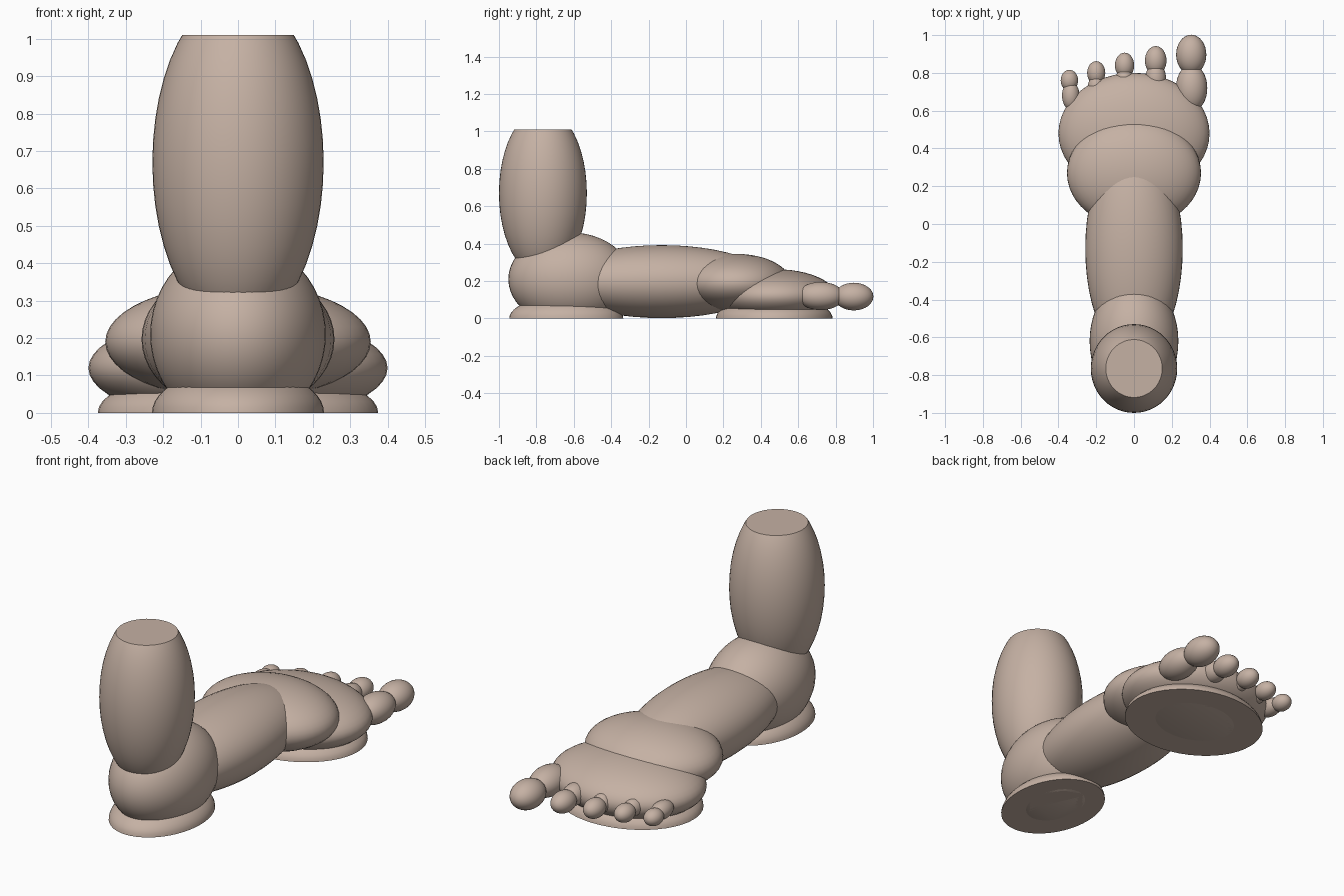
import bpy
import bmesh
from mathutils import Matrix, Vector

cube = bpy.data.objects.get("Cube")
if cube:
    bpy.data.objects.remove(cube, do_unlink=True)

# Single warm clay skin colour
SKIN = (0.56, 0.44, 0.37, 1.0)
skin = bpy.data.materials.new("warm clay skin")
skin.use_nodes = True
skin.diffuse_color = SKIN
bsdf = skin.node_tree.nodes["Principled BSDF"]
bsdf.inputs["Base Color"].default_value = SKIN
bsdf.inputs["Roughness"].default_value = 0.7


def cut_flat(bm, z, normal_z):
    """Slice the mesh at height z, drop the side normal_z points to, and cap it."""
    geom = bm.verts[:] + bm.edges[:] + bm.faces[:]
    cut = bmesh.ops.bisect_plane(bm, geom=geom, plane_co=(0, 0, z),
                                 plane_no=(0, 0, normal_z), clear_outer=True)
    rim = [e for e in cut["geom_cut"] if isinstance(e, bmesh.types.BMEdge)]
    if rim:
        bmesh.ops.edgeloop_fill(bm, edges=rim)


def blob(name, centre, radii, top=None, segments=48):
    """Smooth ellipsoid, trimmed flat at the ground and optionally at the top."""
    bm = bmesh.new()
    matrix = Matrix.Translation(Vector(centre)) @ Matrix.Diagonal((*radii, 1.0))
    bmesh.ops.create_uvsphere(bm, u_segments=segments, v_segments=segments // 2,
                              radius=1.0, matrix=matrix)
    if centre[2] - radii[2] < -0.001:
        cut_flat(bm, 0.0, -1)
    if top is not None:
        cut_flat(bm, top, 1)
    bmesh.ops.recalc_face_normals(bm, faces=bm.faces)
    mesh = bpy.data.meshes.new(name)
    bm.to_mesh(mesh)
    bm.free()
    mesh.materials.append(skin)
    obj = bpy.data.objects.new(name, mesh)
    bpy.context.collection.objects.link(obj)
    bpy.ops.object.select_all(action="DESELECT")
    obj.select_set(True)
    bpy.context.view_layer.objects.active = obj
    bpy.ops.object.shade_smooth_by_angle(angle=0.6)
    return obj


# Leg and main foot masses, heel to ball
blob("lower_leg", (0, -0.765, 0.67), (0.229, 0.235, 0.45), top=1.01)
blob("heel", (0, -0.62, 0.21), (0.235, 0.33, 0.25))
blob("midfoot", (0, -0.13, 0.197), (0.258, 0.58, 0.195))
blob("instep", (0, 0.27, 0.19), (0.355, 0.29, 0.155))
blob("ball", (0, 0.48, 0.12), (0.4, 0.32, 0.143))

# Flat-bottomed sole pads
blob("heel_pad", (0, -0.64, 0), (0.23, 0.305, 0.12))
blob("ball_pad", (0, 0.472, 0), (0.375, 0.312, 0.12))

# Toes: name, base (centre, radii), tip (centre, radii)
toes = [
    ("big_toe", (0.305, 0.72, 0.12), (0.083, 0.125, 0.075),
     (0.303, 0.897, 0.117), (0.08, 0.105, 0.074)),
    ("second_toe", (0.115, 0.77, 0.12), (0.055, 0.08, 0.055),
     (0.115, 0.865, 0.115), (0.057, 0.077, 0.055)),
    ("third_toe", (-0.05, 0.76, 0.12), (0.048, 0.07, 0.05),
     (-0.05, 0.84, 0.115), (0.051, 0.067, 0.05)),
    ("fourth_toe", (-0.2, 0.72, 0.12), (0.045, 0.07, 0.046),
     (-0.2, 0.8, 0.115), (0.048, 0.062, 0.046)),
    ("little_toe", (-0.335, 0.68, 0.12), (0.046, 0.075, 0.045),
     (-0.342, 0.76, 0.115), (0.046, 0.056, 0.043)),
]
for name, base, base_radii, tip, tip_radii in toes:
    blob(name + "_base", base, base_radii, segments=32)
    blob(name + "_tip", tip, tip_radii, segments=32)
